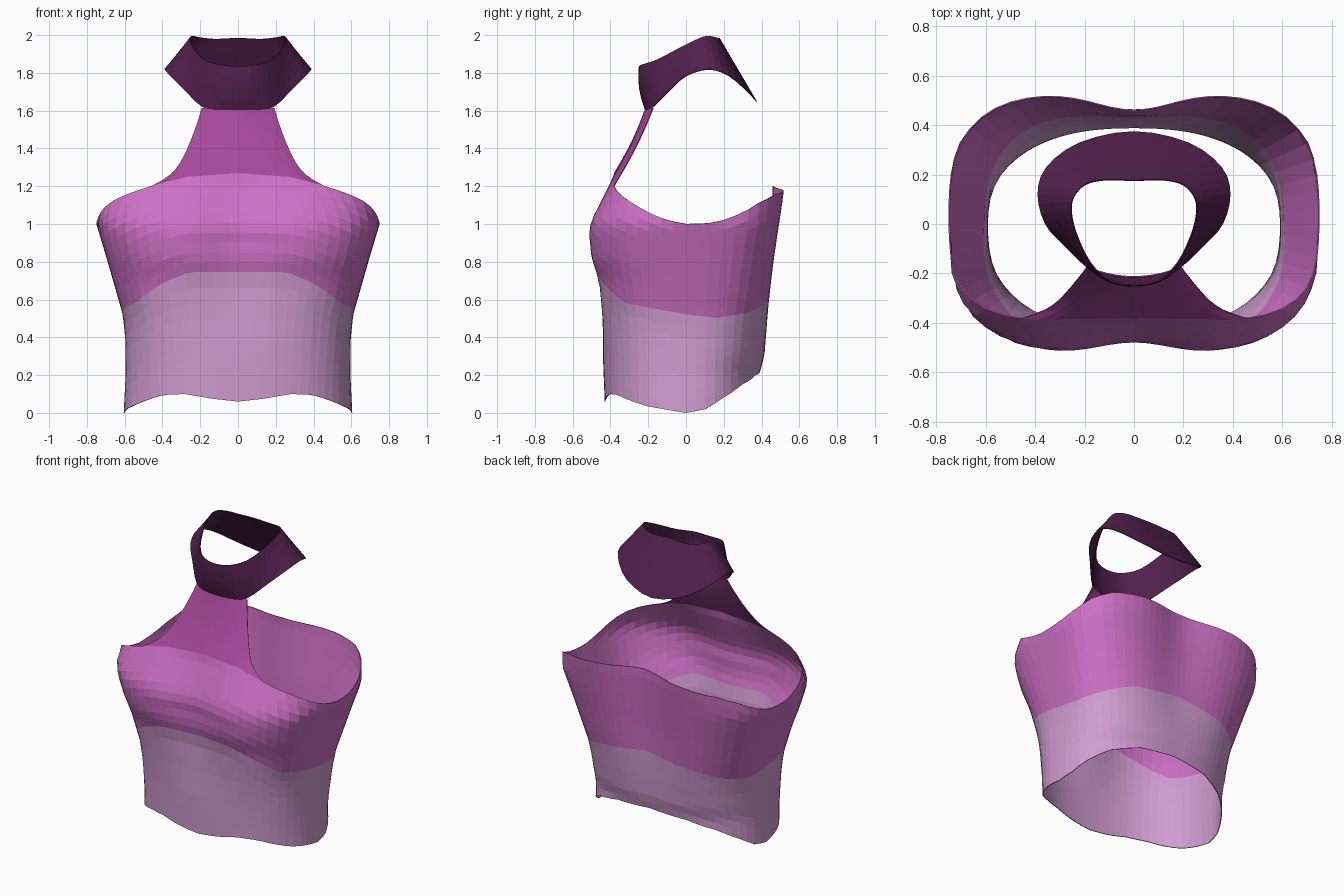
import bpy, math
from mathutils import Vector

if "Cube" in bpy.data.objects:
    bpy.data.objects.remove(bpy.data.objects["Cube"])


def material(name, r, g, b):
    m = bpy.data.materials.new(name)
    lin = [((c / 255 + 0.055) / 1.055) ** 2.4 for c in (r, g, b)]
    m.diffuse_color = (*lin, 1)
    m.use_nodes = True
    m.node_tree.nodes["Principled BSDF"].inputs["Base Color"].default_value = m.diffuse_color
    return m


MAUVE = material("pale mauve", 210, 156, 210)
ORCHID = material("orchid", 205, 112, 197)
PLUM = material("plum", 166, 72, 155)
DARK = material("dark purple", 82, 32, 77)


def lerp_table(table, v):
    """Linear lookup in a list of (key, value) pairs."""
    if v <= table[0][0]:
        return table[0][1]
    for (a, p), (b, q) in zip(table, table[1:]):
        if v <= b:
            return p + (q - p) * (v - a) / (b - a)
    return table[-1][1]


def sheet(name, rows, closed, mats, split=None, thick=0.005):
    """Cloth from rows of points; rows from 'split' upward use the second material."""
    n = len(rows[0])
    verts = [p for row in rows for p in row]
    faces, idx = [], []
    for r in range(len(rows) - 1):
        for c in range(n if closed else n - 1):
            d = (c + 1) % n
            faces.append((r * n + c, r * n + d, (r + 1) * n + d, (r + 1) * n + c))
            idx.append(1 if split is not None and r >= split else 0)
    me = bpy.data.meshes.new(name)
    me.from_pydata(verts, [], faces)
    for m in mats:
        me.materials.append(m)
    for p, i in zip(me.polygons, idx):
        p.material_index = i
    ob = bpy.data.objects.new(name, me)
    bpy.context.collection.objects.link(ob)
    s = ob.modifiers.new("cloth thickness", "SOLIDIFY")
    s.thickness, s.offset = thick, -1
    return ob


# Torso: half width, front depth and back depth by height
WIDTH = [(0, .605), (.2, .595), (.4, .597), (.52, .61), (.8, .69), (1.0, .75), (1.1, .735), (1.25, .70)]
FRONT = [(.05, .43), (.3, .44), (.5, .457), (.7, .48), (.82, .522), (.95, .532), (1.02, .518), (1.25, .393)]
BACK = [(0, .385), (.22, .392), (.3, .415), (.45, .437), (.8, .477), (1.0, .505), (1.17, .532)]
# Squareness of the cross-section by height
SQUARE_FRONT = [(0, 2.4), (.4, 2.7), (1.0, 3.15)]
SQUARE_BACK = [(0, 2.3), (.22, 2.4), (.5, 2.8), (1.0, 3.7), (1.15, 3.9)]
# Hem, colour border and top edge by angle (-90 front, 0 side, 90 back)
HEM = [(-90, .06), (-72, .075), (-55, .1), (-42, .095), (-20, .035), (0, .0),
       (10, .02), (20, .08), (34, .15), (55, .2), (90, .22)]
BORDER = [(-90, .745), (-62, .745), (-48, .69), (-30, .58), (0, .522), (15, .503), (30, .525), (50, .58), (90, .63)]
TOP = [(-90, 1.27), (-55, 1.25), (-43, 1.215), (-33, 1.17), (-24, 1.12), (-15, 1.06), (-8, 1.02), (0, 1.0),
       (8, 1.0), (15, 1.02), (23, 1.06), (30, 1.11), (40, 1.155), (55, 1.175), (90, 1.2)]
DENT_FRONT = [(.3, 0), (.9, .056), (1.05, .045), (1.27, .012)]
DENT_BACK = [(.3, 0), (1.0, .05), (1.2, .07)]


def fold(deg):
    """Fold any angle onto the right half, -90..90."""
    return math.degrees(math.asin(math.sin(math.radians(deg))))


def torso_point(deg, z):
    c, s = math.cos(math.radians(deg)), math.sin(math.radians(deg))
    a = lerp_table(WIDTH, z)
    b = lerp_table(FRONT if s < 0 else BACK, z)
    n = lerp_table(SQUARE_FRONT if s < 0 else SQUARE_BACK, z)
    r = (abs(c / a) ** n + abs(s / b) ** n) ** (-1 / n)
    x, y = r * c, r * s
    # hollow along the centre line of chest and back
    dent = lerp_table(DENT_FRONT if s < 0 else DENT_BACK, z) * math.exp(-(x / .22) ** 2)
    if abs(s) > .5:
        y -= math.copysign(dent, s)
    return Vector((x, y, z))


COLS, LOW, HIGH = 72, 8, 10
rows = []
for r in range(LOW + HIGH + 1):
    row = []
    for i in range(COLS):
        deg = 360 * i / COLS
        f = fold(deg)
        mid = lerp_table(BORDER, f)
        if r <= LOW:
            lo = lerp_table(HEM, f)
            z = lo + (mid - lo) * r / LOW
        else:
            z = mid + (lerp_table(TOP, f) - mid) * (r - LOW) / HIGH
        row.append(torso_point(deg, z))
    rows.append(row)
sheet("torso_band", rows, True, [MAUVE, ORCHID], split=LOW)

# Halter panel: rises from the chest edge and narrows to the collar
base = []
for i in range(21):
    deg = -140 + 100 * i / 20
    base.append(torso_point(deg, lerp_table(TOP, fold(deg))))
half = base[-1].x
HALTER = [(0, half), (.06, .41), (.15, .355), (.25, .318), (.4, .283), (.6, .247), (.85, .21), (1, .192)]
rows = []
for k in range(15):
    s = k / 14
    row = []
    for p in base:
        t = p.x / half
        y = p.y + (-.215 + .04 * t * t - p.y) * s + .012 * math.sin(math.pi * s)
        row.append(Vector((t * lerp_table(HALTER, s), y, p.z + (1.615 - p.z) * s)))
    rows.append(row)
sheet("halter_panel", rows, False, [PLUM])

# Collar: right half of each rim, front to back
RIM_TOP = [(0, -.25, 1.835), (.1, -.232, 1.845), (.18, -.155, 1.87), (.235, -.04, 1.93), (.255, .05, 1.975),
           (.245, .11, 1.996), (.2, .16, 1.988), (.12, .18, 1.98), (0, .178, 1.985)]
RIM_LOW = [(0, -.218, 1.605), (.1, -.207, 1.605), (.19, -.175, 1.62), (.29, -.08, 1.715), (.36, 0, 1.785),
           (.39, .12, 1.82), (.355, .23, 1.785), (.22, .33, 1.7), (0, .375, 1.65)]


def full_loop(half_pts, sub=3):
    """Mirror a half loop and round it with a Catmull-Rom curve."""
    pts = [Vector(p) for p in half_pts]
    pts += [Vector((-p.x, p.y, p.z)) for p in reversed(pts[1:-1])]
    n, out = len(pts), []
    for i in range(n):
        a, b, c, d = (pts[(i + j) % n] for j in (-1, 0, 1, 2))
        for k in range(sub):
            t = k / sub
            out.append(.5 * (2 * b + (c - a) * t + (2 * a - 5 * b + 4 * c - d) * t ** 2
                             + (3 * b - a - 3 * c + d) * t ** 3))
    return out


low, top = full_loop(RIM_LOW), full_loop(RIM_TOP)
rows = []
for k in range(5):
    s = k / 4
    row = []
    for a, b in zip(low, top):
        p = a.lerp(b, s)
        if p.y < 0:  # slight bulge at the throat
            p.y -= .015 * math.sin(math.pi * s) * min(1, -p.y / .2)
        row.append(p)
    rows.append(row)
sheet("collar", rows, True, [DARK])
